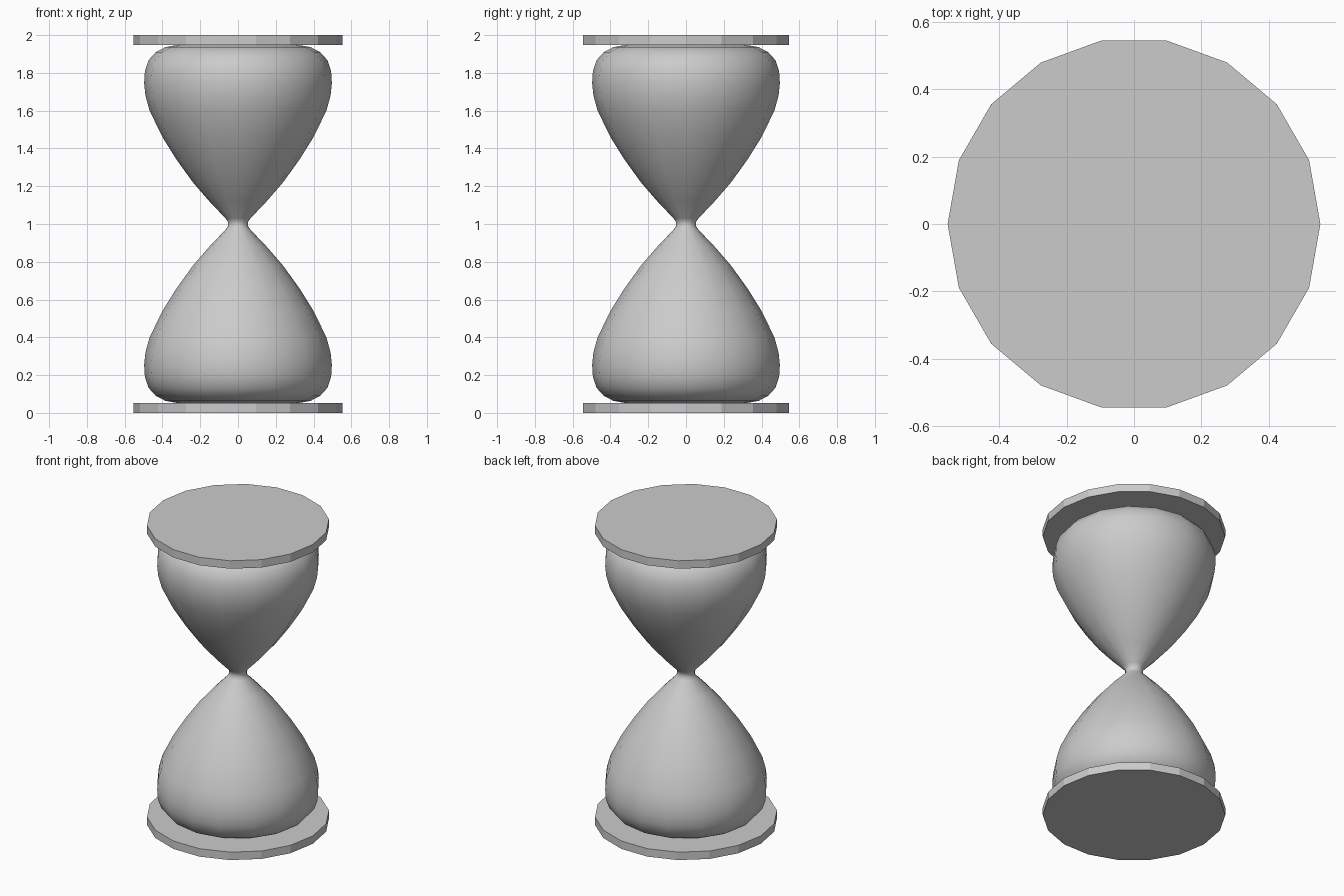
import bpy, math

if "Cube" in bpy.data.objects:
    bpy.data.objects.remove(bpy.data.objects["Cube"])

def lathe(name, profile, sides, smooth):
    # Revolve (radius, z) points around z and cap both ends
    verts, faces = [], []
    for r, z in profile:
        for i in range(sides):
            a = 2 * math.pi * i / sides
            verts.append((r * math.cos(a), r * math.sin(a), z))
    for k in range(len(profile) - 1):
        for i in range(sides):
            j = (i + 1) % sides
            b, t = k * sides, (k + 1) * sides
            faces.append((b + i, b + j, t + j, t + i))
    last = (len(profile) - 1) * sides
    faces.append(tuple(reversed(range(sides))))
    faces.append(tuple(range(last, last + sides)))
    mesh = bpy.data.meshes.new(name)
    mesh.from_pydata(verts, [], faces)
    ob = bpy.data.objects.new(name, mesh)
    bpy.context.collection.objects.link(ob)
    if smooth:
        mesh.polygons.foreach_set("use_smooth", [True] * len(mesh.polygons))
        mesh.update()
    return ob

# Wooden end plates
lathe("bottom_plate", [(0.553, 0), (0.553, 0.053)], 18, False)
lathe("top_plate", [(0.553, 1.947), (0.553, 2.0)], 18, False)

# Glass bulbs: upper half profile mirrored about the neck
half = [(0.054, 0.012), (0.066, 0.03), (0.15, 0.118), (0.24, 0.222),
        (0.325, 0.34), (0.40, 0.46), (0.468, 0.60), (0.49, 0.68),
        (0.497, 0.745), (0.493, 0.81), (0.473, 0.868), (0.435, 0.91),
        (0.385, 0.936), (0.32, 0.948)]
mid = 1.0
profile = [(r, mid - d) for r, d in reversed(half)] + [(r, mid + d) for r, d in half]
lathe("glass_bulbs", profile, 16, True)
